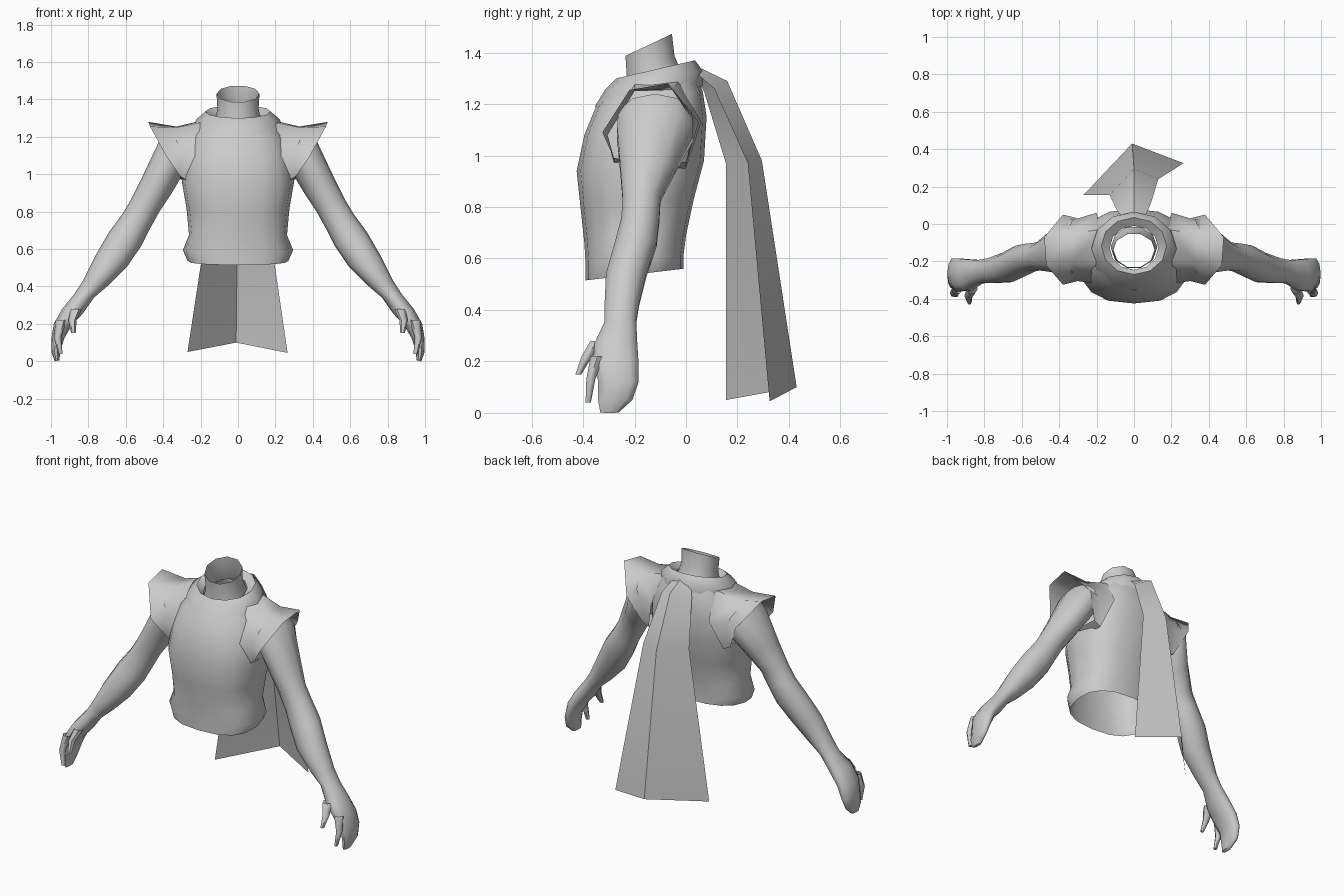
import bpy, bmesh, math
from mathutils import Vector

cloth = bpy.data.materials.new("plain grey")
cloth.diffuse_color = (0.6, 0.6, 0.6, 1)


def make(name, rings, closed=True, cap_end=False, mirror=False, angle=60):
    """Skin a list of point rings into one smooth-shaded object."""
    bm = bmesh.new()
    rows = [[bm.verts.new(p) for p in r] for r in rings]
    n = len(rows[0])
    for a, b in zip(rows, rows[1:]):
        for i in range(n if closed else n - 1):
            j = (i + 1) % n
            bm.faces.new((a[i], a[j], b[j], b[i]))
    if cap_end:
        bm.faces.new(rows[-1])
    bmesh.ops.recalc_face_normals(bm, faces=bm.faces)
    me = bpy.data.meshes.new(name)
    bm.to_mesh(me)
    bm.free()
    me.materials.append(cloth)
    ob = bpy.data.objects.new(name, me)
    bpy.context.collection.objects.link(ob)
    bpy.ops.object.select_all(action='DESELECT')
    bpy.context.view_layer.objects.active = ob
    ob.select_set(True)
    bpy.ops.object.shade_smooth_by_angle(angle=math.radians(angle))
    if mirror:
        ob.modifiers.new("mirror", 'MIRROR')
    return ob


def flat_ring(hw, yf, yb, zf, zb, n=16, power=2.0):
    """Rounded ring around the body, tilted from front height to back height."""
    pts = []
    for i in range(n):
        t = 2 * math.pi * i / n
        c, s = math.cos(t), math.sin(t)
        x = math.copysign(abs(c) ** (2 / power), c)
        y = math.copysign(abs(s) ** (2 / power), s)
        k = (y + 1) / 2
        pts.append((hw * x, yf + (yb - yf) * k, zf + (zb - zf) * k))
    return pts


def limb_ring(inner, outer, y0, y1, n=10):
    """Oval section given by its inner and outer (x, z) edge and its y range."""
    a, b = Vector((inner[0], 0, inner[1])), Vector((outer[0], 0, outer[1]))
    mid, half = (a + b) / 2, (b - a) / 2
    out = []
    for i in range(n):
        t = 2 * math.pi * i / n
        out.append(mid + half * math.cos(t)
                   + Vector((0, (y0 + y1) / 2 + (y1 - y0) / 2 * math.sin(t), 0)))
    return out


def finger(name, path, n=6):
    """Thin tapered tube; path entries are (x, y, z, x radius, y radius)."""
    rings = [[(x + rx * math.cos(2 * math.pi * i / n),
               y + ry * math.sin(2 * math.pi * i / n), z) for i in range(n)]
             for x, y, z, rx, ry in path]
    make(name, rings, cap_end=True, mirror=True)


# Open-bottomed torso with flared hem
make("torso", [flat_ring(*r, power=2.5) for r in (
    (0.27, -0.39, -0.01, 0.515, 0.56),
    (0.295, -0.39, -0.01, 0.58, 0.61),
    (0.262, -0.395, 0.00, 0.66, 0.69),
    (0.275, -0.41, 0.03, 0.80, 0.83),
    (0.30, -0.425, 0.07, 0.94, 0.98),
    (0.285, -0.395, 0.08, 1.08, 1.15),
    (0.24, -0.35, 0.065, 1.19, 1.25),
    (0.19, -0.28, 0.04, 1.27, 1.31))])

# Rolled collar
make("collar", [flat_ring(*r, n=12) for r in (
    (0.235, -0.355, 0.065, 1.19, 1.27),
    (0.225, -0.315, 0.065, 1.255, 1.33),
    (0.175, -0.27, 0.035, 1.30, 1.37),
    (0.13, -0.245, -0.01, 1.265, 1.34))])

# Open neck tube, cut on a slant
make("neck", [flat_ring(*r, n=10) for r in (
    (0.125, -0.24, -0.01, 1.24, 1.32),
    (0.11, -0.235, -0.04, 1.31, 1.39),
    (0.115, -0.24, -0.05, 1.385, 1.475))])

# Flared cap sleeves
make("sleeve", [
    [(0.18, -0.03, 1.29), (0.18, -0.20, 1.28), (0.20, -0.32, 1.10),
     (0.26, -0.28, 0.96), (0.26, 0.00, 0.95), (0.20, 0.06, 1.13)],
    [(0.33, -0.05, 1.255), (0.33, -0.20, 1.25), (0.30, -0.305, 1.08),
     (0.295, -0.28, 0.98), (0.295, 0.00, 0.965), (0.30, 0.03, 1.13)],
    [(0.48, -0.07, 1.28), (0.47, -0.22, 1.255), (0.38, -0.325, 1.09),
     (0.31, -0.28, 0.99), (0.31, 0.00, 0.975), (0.38, 0.05, 1.13)]], mirror=True)

# Arm running into the palm and joined fingers
make("arm", [limb_ring(*r) for r in (
    ((0.26, 1.05), (0.36, 1.24), -0.27, 0.03),
    ((0.30, 0.99), (0.42, 1.18), -0.275, 0.035),
    ((0.36, 0.89), (0.51, 0.99), -0.26, -0.04),
    ((0.42, 0.80), (0.575, 0.86), -0.25, -0.095),
    ((0.47, 0.71), (0.62, 0.785), -0.255, -0.10),
    ((0.515, 0.62), (0.69, 0.69), -0.28, -0.11),
    ((0.59, 0.51), (0.765, 0.56), -0.315, -0.15),
    ((0.70, 0.40), (0.83, 0.43), -0.32, -0.18),
    ((0.77, 0.34), (0.875, 0.36), -0.32, -0.19),
    ((0.83, 0.255), (0.94, 0.28), -0.36, -0.185),
    ((0.89, 0.19), (0.985, 0.20), -0.365, -0.18),
    ((0.93, 0.12), (0.998, 0.12), -0.345, -0.18),
    ((0.95, 0.05), (0.998, 0.05), -0.345, -0.205),
    ((0.955, 0.005), (0.98, 0.00), -0.335, -0.26))], cap_end=True, mirror=True)

finger("index_finger", ((0.945, -0.345, 0.22, 0.03, 0.03),
                        (0.965, -0.37, 0.13, 0.02, 0.02),
                        (0.95, -0.38, 0.04, 0.012, 0.012)))
finger("thumb", ((0.865, -0.345, 0.28, 0.03, 0.03),
                 (0.885, -0.385, 0.22, 0.022, 0.024),
                 (0.88, -0.418, 0.15, 0.012, 0.013)))

# Swept cape with a central fold
make("cape", [
    [(-0.06, 0.035, 1.31), (0, 0.045, 1.345), (0.06, 0.04, 1.32)],
    [(-0.09, 0.07, 1.25), (0, 0.16, 1.29), (0.09, 0.11, 1.26)],
    [(-0.13, 0.155, 0.97), (0, 0.295, 0.98), (0.13, 0.24, 0.97)],
    [(-0.27, 0.155, 0.05), (-0.01, 0.43, 0.10), (0.265, 0.325, 0.045)]],
    closed=False)
